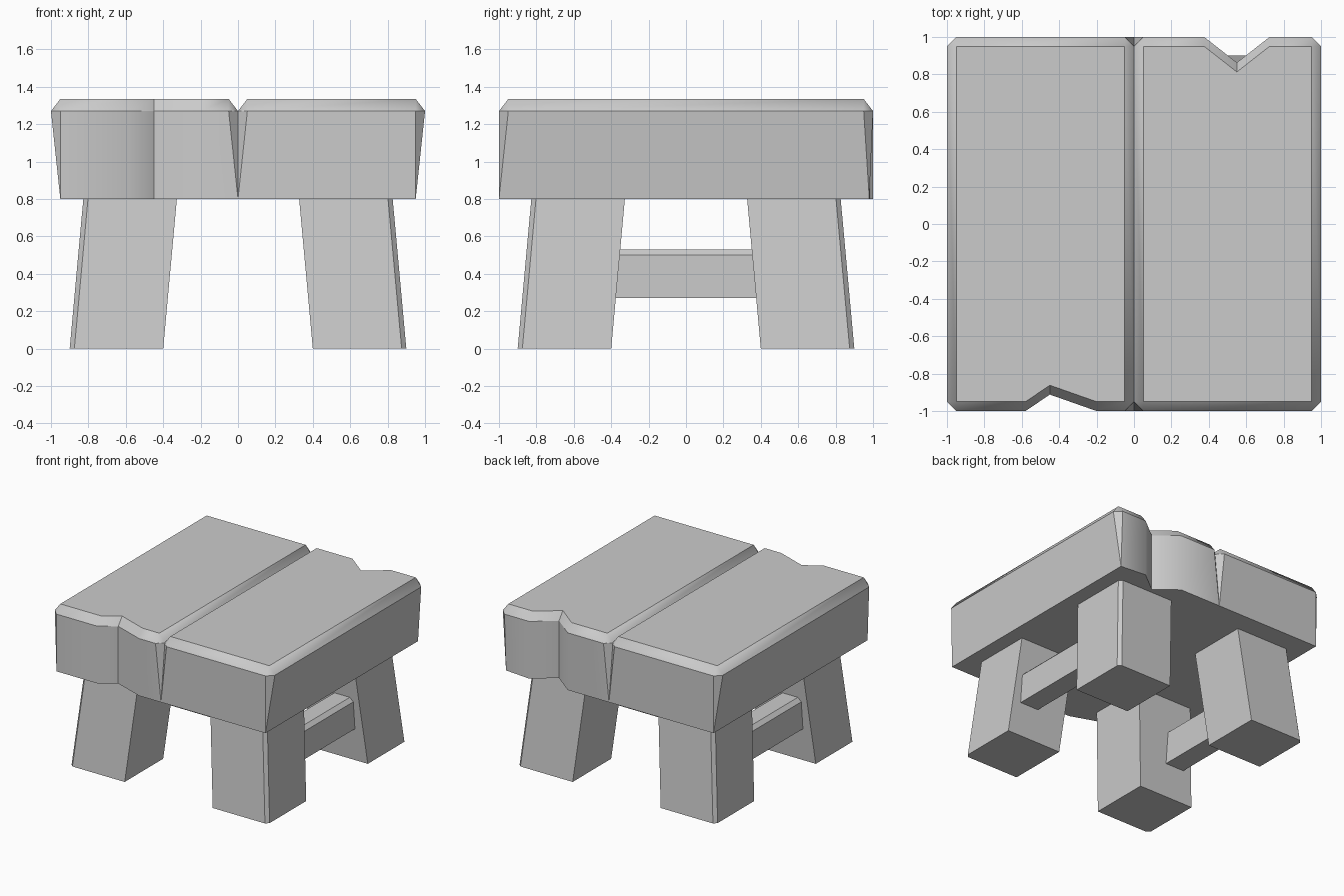
import bpy, bmesh, math

if "Cube" in bpy.data.objects:
    bpy.data.objects.remove(bpy.data.objects["Cube"])

Z_BOT, Z_RIM, Z_TOP = 0.80, 1.27, 1.335
SMOOTH = math.radians(42)


def make_object(name, bm, keep_sharp=lambda e: False):
    bmesh.ops.recalc_face_normals(bm, faces=bm.faces[:])
    for f in bm.faces:
        f.smooth = True
    for e in bm.edges:
        e.smooth = e.calc_face_angle(0) < SMOOTH and not keep_sharp(e)
    mesh = bpy.data.meshes.new(name)
    bm.to_mesh(mesh)
    bm.free()
    obj = bpy.data.objects.new(name, mesh)
    bpy.context.collection.objects.link(obj)
    return obj


def loft(name, lower, upper):
    """Closed solid between two loops of 3D points."""
    bm = bmesh.new()
    a = [bm.verts.new(p) for p in lower]
    b = [bm.verts.new(p) for p in upper]
    bm.faces.new(a[::-1])
    bm.faces.new(b)
    n = len(a)
    for i in range(n):
        j = (i + 1) % n
        bm.faces.new((a[i], a[j], b[j], b[i]))
    return make_object(name, bm)


def plank(name, notch, corner_y, turn):
    """Plank from x = 0 (inner) to 1 (outer) with a notch in its +y end."""
    # columns: top point, rim points, bottom point, counter-clockwise
    cols = [((.05, -.95), [(0, -.95), (.05, -1)], (0, -1)),
            ((.95, -.95), [(.95, -1), (1, -.95)], (.95, -1)),
            ((.95, .95), [(1, .95), (.95, 1)], (.95, corner_y))]
    cols += [((x, .95 - d), [(x, 1 - d)], (x, 1 - d)) for x, d in notch]
    cols += [((.05, .95), [(.05, 1), (0, .95)], (0, 1))]
    bm = bmesh.new()

    def vert(p, z):
        return bm.verts.new((turn * p[0], turn * p[1], z))

    loops = [(vert(t, Z_TOP), [vert(r, Z_RIM) for r in rims], vert(b, Z_BOT))
             for t, rims, b in cols]
    bm.faces.new([c[0] for c in loops])
    bm.faces.new([c[2] for c in reversed(loops)])
    for i, (t, rims, b) in enumerate(loops):
        t2, rims2, b2 = loops[(i + 1) % len(loops)]
        bm.faces.new((rims[-1], rims2[0], t2, t))
        bm.faces.new((b, b2, rims2[0], rims[-1]))
        if len(rims) == 2:
            bm.faces.new((rims[0], rims[1], t))
            bm.faces.new((b, rims[1], rims[0]))
    make_object(name, bm, lambda e: all(abs(v.co.z - Z_RIM) < 1e-4 for v in e.verts))


# Seat planks, the left one turned half round so its notch faces front
plank("right_seat_plank", [(.725, 0), (.55, .137), (.375, 0)], .98, 1)
plank("left_seat_plank", [(.58, 0), (.45, .088), (.20, 0)], 1, -1)

# Splayed legs with a narrow cut on the outer corner
leg_section = [(.40, .40), (.90, .40), (.90, .875), (.875, .90), (.40, .90)]
for sx, side in ((-1, "left"), (1, "right")):
    for sy, end in ((-1, "front"), (1, "back")):
        loft(f"{end}_{side}_leg",
             [(sx * x, sy * y, 0) for x, y in leg_section],
             [(sx * (x - .073), sy * (y - .073), Z_BOT) for x, y in leg_section])

# Side rails between front and back legs
rail_section = [(.63, .27), (.80, .27), (.80, .50), (.77, .53), (.63, .53)]
for sx, side in ((-1, "left"), (1, "right")):
    loft(f"{side}_rail", [(sx * x, -.385, z) for x, z in rail_section],
         [(sx * x, .385, z) for x, z in rail_section])
